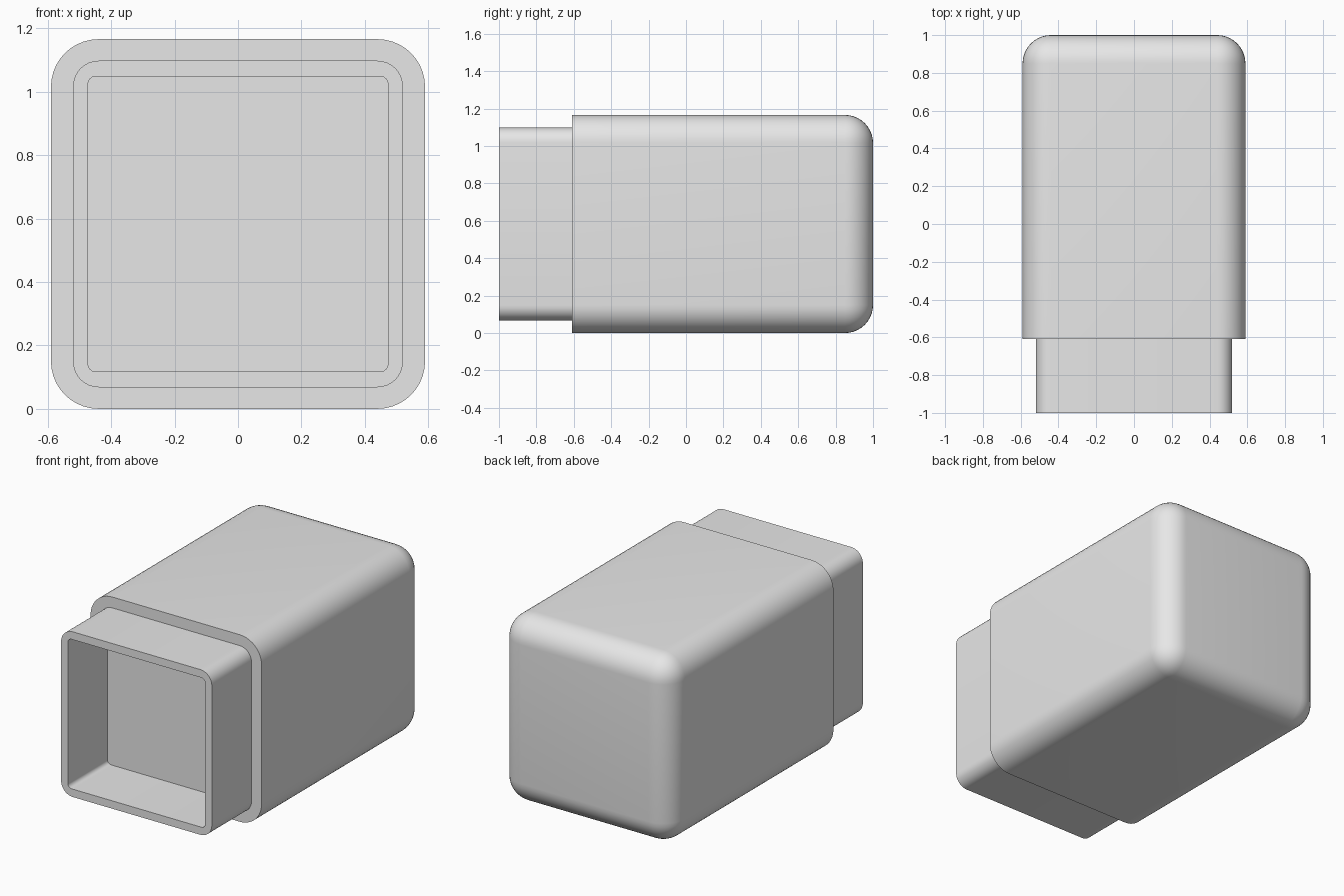
import bpy, bmesh, math
from mathutils import Matrix

cube = bpy.data.objects.get("Cube")
if cube:
    bpy.data.objects.remove(cube, do_unlink=True)

grey = bpy.data.materials.new("plain grey")
grey.use_nodes = True
grey.diffuse_color = (0.8, 0.8, 0.8, 1)
grey.node_tree.nodes["Principled BSDF"].inputs["Base Color"].default_value = (0.8, 0.8, 0.8, 1)

MID_Z = 0.583
FRONT, STEP, BACK = -1.0, -0.61, 1.0


def finish(name, bm):
    bmesh.ops.recalc_face_normals(bm, faces=bm.faces)
    mesh = bpy.data.meshes.new(name)
    bm.to_mesh(mesh)
    bm.free()
    obj = bpy.data.objects.new(name, mesh)
    bpy.context.collection.objects.link(obj)
    mesh.materials.append(grey)
    bpy.ops.object.select_all(action="DESELECT")
    obj.select_set(True)
    bpy.context.view_layer.objects.active = obj
    bpy.ops.object.shade_smooth_by_angle(angle=math.radians(30))
    return obj


def rounded_ring(bm, half_x, half_z, radius, y, steps=8):
    """Rounded rectangle of vertices in the plane at depth y."""
    ring = []
    for quarter, (sx, sz) in enumerate([(1, 1), (-1, 1), (-1, -1), (1, -1)]):
        for i in range(steps + 1):
            a = (quarter + i / steps) * math.pi / 2
            ring.append(bm.verts.new((sx * (half_x - radius) + radius * math.cos(a), y,
                                      MID_Z + sz * (half_z - radius) + radius * math.sin(a))))
    return ring


def bridge(bm, a, b):
    for i in range(len(a)):
        j = (i + 1) % len(a)
        bm.faces.new((a[i], a[j], b[j], b[i]))


# Main body: box with every edge rounded except those of the flat front
bm = bmesh.new()
size = Matrix.Diagonal((1.18, BACK - STEP, 2 * MID_Z, 1))
place = Matrix.Translation((0, (BACK + STEP) / 2, MID_Z))
bmesh.ops.create_cube(bm, size=1, matrix=place @ size)
edges = [e for e in bm.edges if any(v.co.y > 0 for v in e.verts)]
bmesh.ops.bevel(bm, geom=edges, offset=0.15, offset_type="OFFSET",
                segments=10, profile=0.5, affect="EDGES")
finish("body", bm)

# Hollow collar: open tube that ends on the front of the body
bm = bmesh.new()
outer = [rounded_ring(bm, 0.52, 0.515, 0.08, y) for y in (STEP, FRONT)]
inner = [rounded_ring(bm, 0.473, 0.466, 0.025, y) for y in (FRONT, STEP)]
loops = outer + inner
for a, b in zip(loops, loops[1:]):
    bridge(bm, a, b)
finish("collar", bm)
